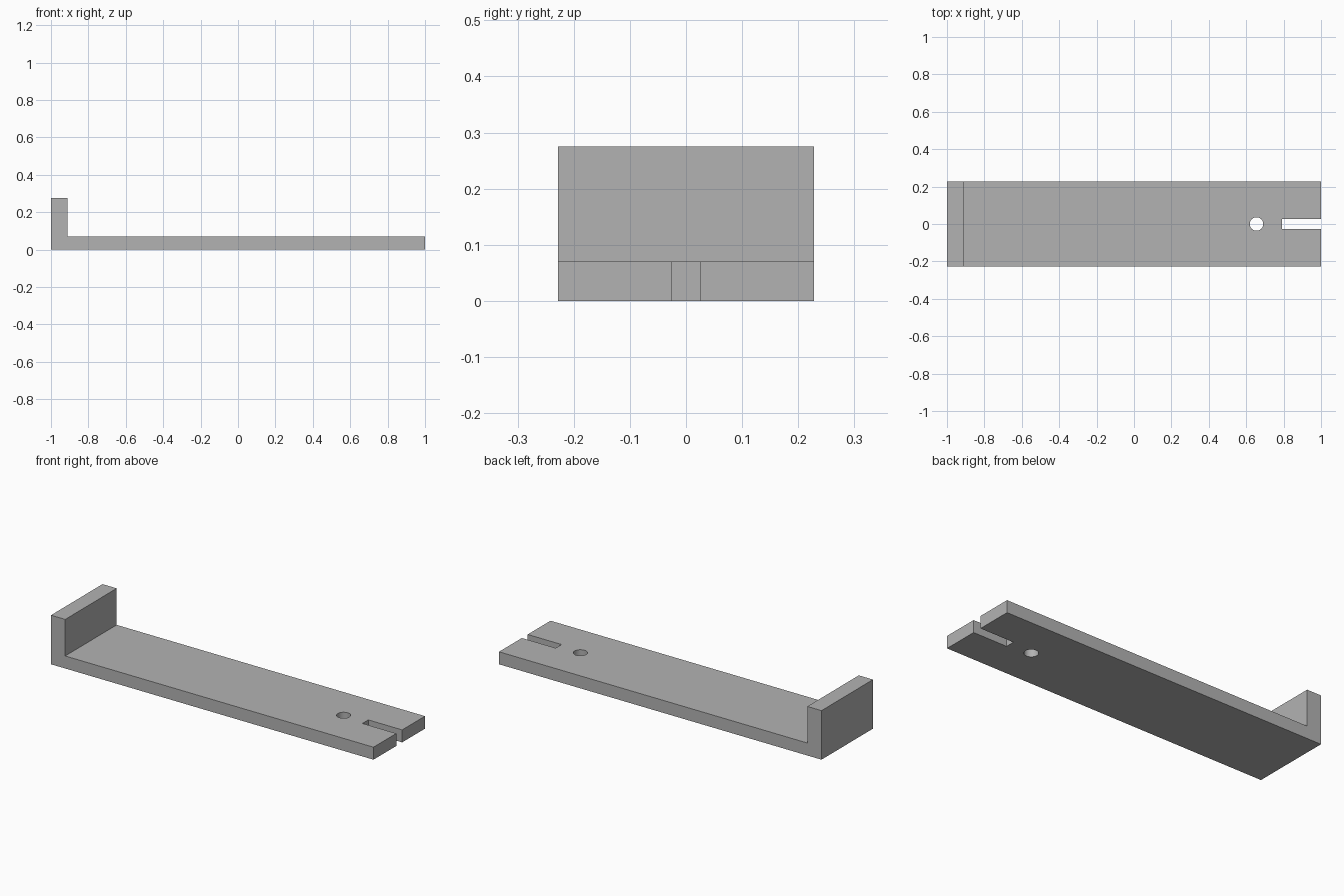
import bpy
import bmesh

cube = bpy.data.objects.get("Cube")
if cube:
    bpy.data.objects.remove(cube, do_unlink=True)

HALF_LENGTH, HALF_WIDTH = 1.0, 0.228
BASE_TOP, LIP_TOP, LIP_INNER = 0.07, 0.275, -0.912
SLOT_START, SLOT_HALF = 0.79, 0.026
HOLE_X, HOLE_RADIUS = 0.655, 0.036

# Single grey material
grey = bpy.data.materials.new("plain grey")
grey.use_nodes = True
colour = (0.45, 0.45, 0.45, 1)
grey.diffuse_color = colour
grey.node_tree.nodes["Principled BSDF"].inputs["Base Color"].default_value = colour


def extruded_profile(name, points, direction):
    """Make a solid by sweeping a flat outline along a direction."""
    bm = bmesh.new()
    face = bm.faces.new([bm.verts.new(p) for p in points])
    swept = bmesh.ops.extrude_face_region(bm, geom=[face], use_keep_orig=True)
    verts = [v for v in swept["geom"] if isinstance(v, bmesh.types.BMVert)]
    bmesh.ops.translate(bm, verts=verts, vec=direction)
    bmesh.ops.recalc_face_normals(bm, faces=bm.faces)
    mesh = bpy.data.meshes.new(name)
    bm.to_mesh(mesh)
    bm.free()
    mesh.materials.append(grey)
    obj = bpy.data.objects.new(name, mesh)
    bpy.context.collection.objects.link(obj)
    return obj


def cut(target, cutter):
    """Subtract the cutter from the target, then discard it."""
    cutter.hide_render = True
    mod = target.modifiers.new("cut", "BOOLEAN")
    mod.operation = "DIFFERENCE"
    mod.solver = "EXACT"
    mod.object = cutter
    bpy.context.view_layer.objects.active = target
    bpy.ops.object.modifier_apply(modifier=mod.name)
    bpy.data.objects.remove(cutter, do_unlink=True)


# Long base plate with an upright lip at one end
outline = [(-HALF_LENGTH, 0), (HALF_LENGTH, 0), (HALF_LENGTH, BASE_TOP),
           (LIP_INNER, BASE_TOP), (LIP_INNER, LIP_TOP), (-HALF_LENGTH, LIP_TOP)]
bracket = extruded_profile("lipped_plate", [(x, -HALF_WIDTH, z) for x, z in outline],
                           (0, 2 * HALF_WIDTH, 0))

# Open slot in the free end
slot = [(SLOT_START, -SLOT_HALF), (1.1, -SLOT_HALF), (1.1, SLOT_HALF), (SLOT_START, SLOT_HALF)]
cut(bracket, extruded_profile("slot_cutter", [(x, y, -0.1) for x, y in slot], (0, 0, 0.4)))

# Round screw hole beside the slot
bpy.ops.mesh.primitive_cylinder_add(vertices=48, radius=HOLE_RADIUS, depth=0.4,
                                    location=(HOLE_X, 0, 0))
hole = bpy.context.object
hole.name = "hole_cutter"
hole.data.materials.append(grey)
cut(bracket, hole)

# Smooth hole wall, crisp edges elsewhere
bpy.ops.object.select_all(action="DESELECT")
bracket.select_set(True)
bpy.context.view_layer.objects.active = bracket
bpy.ops.object.shade_smooth_by_angle(angle=0.5)
